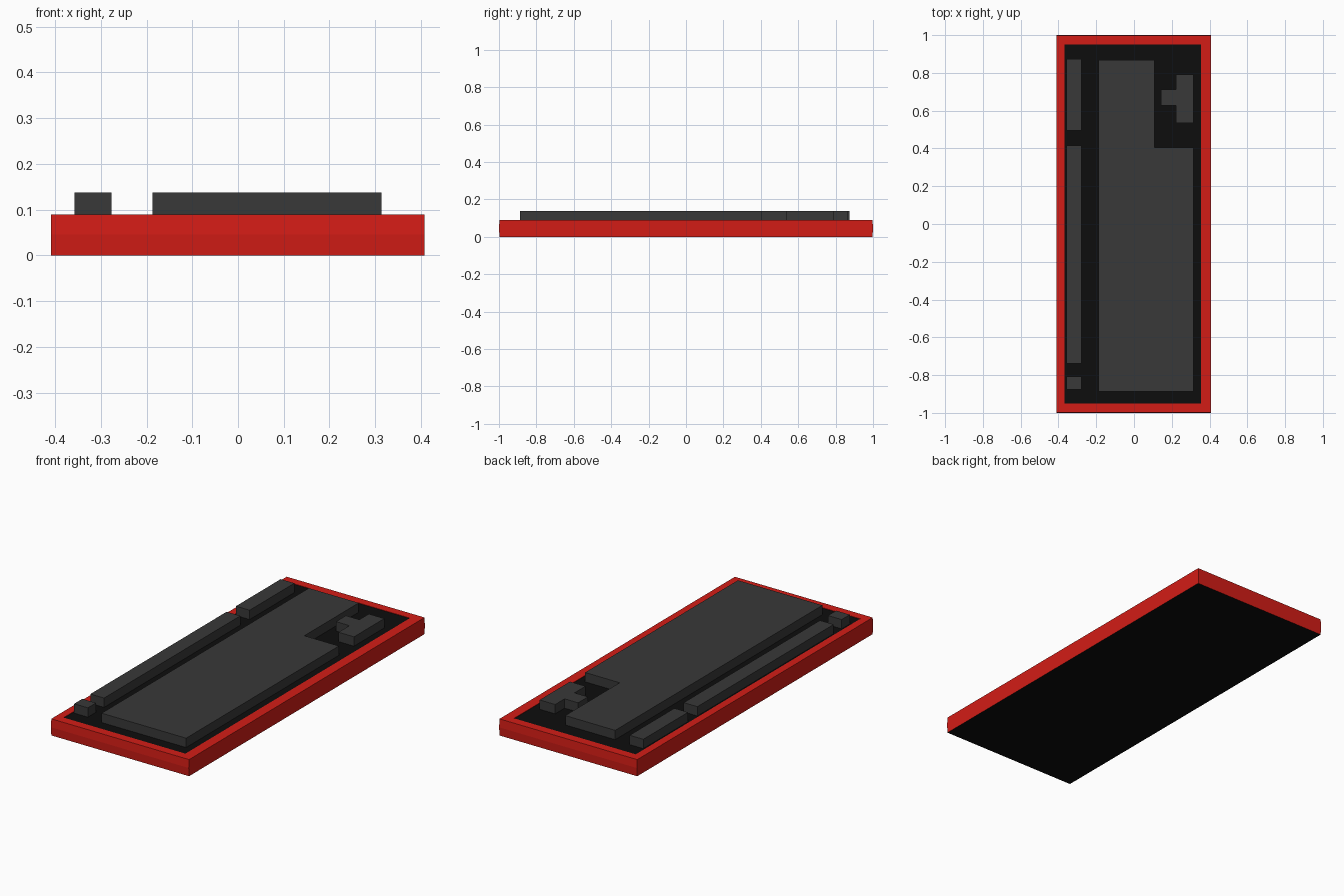
import bpy, bmesh

if "Cube" in bpy.data.objects:
    bpy.data.objects.remove(bpy.data.objects["Cube"])


def material(name, color):
    m = bpy.data.materials.new(name)
    m.diffuse_color = (*color, 1)
    m.use_nodes = True
    m.node_tree.nodes["Principled BSDF"].inputs["Base Color"].default_value = m.diffuse_color
    return m


RED = material("red", (0.65, 0.012, 0.008))
BLACK = material("black", (0.004, 0.004, 0.004))
GREY = material("dark_grey", (0.04, 0.04, 0.04))


def finish(name, bm, *mats):
    bmesh.ops.recalc_face_normals(bm, faces=bm.faces)
    mesh = bpy.data.meshes.new(name)
    bm.to_mesh(mesh)
    bm.free()
    for m in mats:
        mesh.materials.append(m)
    obj = bpy.data.objects.new(name, mesh)
    bpy.context.collection.objects.link(obj)
    return obj


def rect(x0, x1, y0, y1):
    return [(x0, y0), (x1, y0), (x1, y1), (x0, y1)]


def key_block(name, outline, z0=0.087, z1=0.137):
    """Raise a flat outline into a block of keys."""
    bm = bmesh.new()
    face = bm.faces.new([bm.verts.new((x, y, z0)) for x, y in outline])
    top = bmesh.ops.extrude_face_region(bm, geom=[face], use_keep_orig=True)["geom"]
    moved = [v for v in top if isinstance(v, bmesh.types.BMVert)]
    bmesh.ops.translate(bm, vec=(0, 0, z1 - z0), verts=moved)
    return finish(name, bm, GREY)


# Case: red walls with a faint mid-height ridge, red rim, black deck and underside
bm = bmesh.new()
rings = [
    (rect(-0.409, 0.408, -0.997, 0.997), 0.0),
    (rect(-0.409, 0.408, -1.0, 1.0), 0.045),
    (rect(-0.409, 0.408, -0.997, 0.997), 0.089),
    (rect(-0.368, 0.354, -0.951, 0.951), 0.089),
    (rect(-0.368, 0.354, -0.951, 0.951), 0.087),
]
loops = [[bm.verts.new((x, y, z)) for x, y in pts] for pts, z in rings]
for a, b in zip(loops, loops[1:]):
    for i in range(4):
        j = (i + 1) % 4
        bm.faces.new((a[i], a[j], b[j], b[i]))
for cap in (loops[0], loops[-1]):
    bm.faces.new(cap).material_index = 1
finish("case", bm, RED, BLACK)

# Main key field with a notch in its back right corner
key_block("main_keys", [(-0.187, -0.888), (0.314, -0.888), (0.314, 0.406),
                        (0.109, 0.406), (0.109, 0.867), (-0.187, 0.867)])

# Arrow keys in an inverted T turned sideways
key_block("arrow_keys", [(0.222, 0.534), (0.314, 0.534), (0.314, 0.791),
                         (0.222, 0.791), (0.222, 0.711), (0.142, 0.711),
                         (0.142, 0.627), (0.222, 0.627)])

# Row of function keys along the left edge
for name, y0, y1 in (("escape_key", -0.876, -0.807),
                     ("function_keys", -0.739, 0.415),
                     ("system_keys", 0.494, 0.873)):
    key_block(name, rect(-0.358, -0.277, y0, y1))
